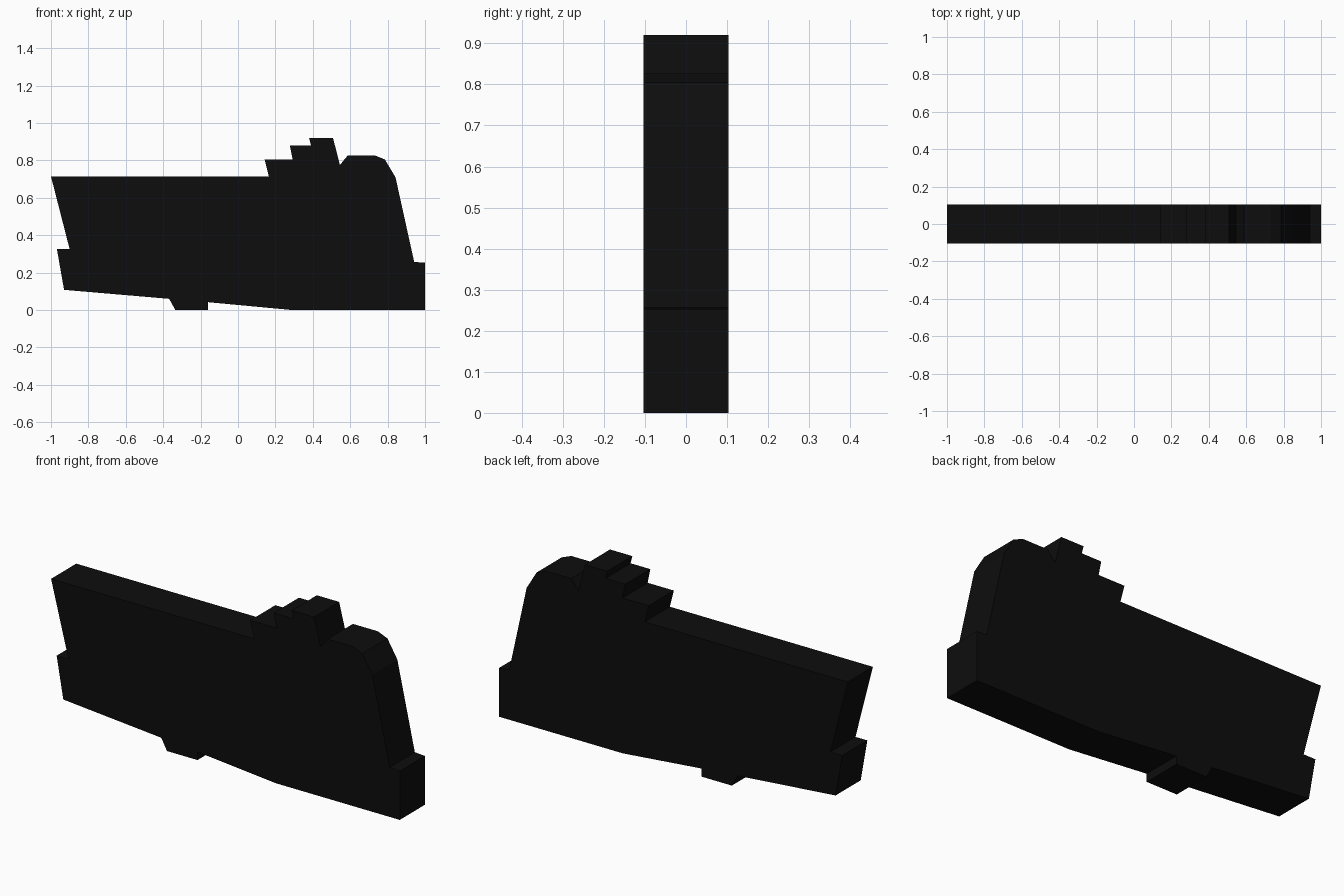
import bpy
import bmesh

cube = bpy.data.objects.get("Cube")
if cube:
    bpy.data.objects.remove(cube, do_unlink=True)

HALF_DEPTH = 0.103

black = bpy.data.materials.new("matte_black")
black.use_nodes = True
colour = (0.004, 0.004, 0.004, 1)
black.diffuse_color = colour
black.node_tree.nodes["Principled BSDF"].inputs["Base Color"].default_value = colour

# Side outline (x, z), clockwise from the upper left corner
top_edge = [(-1, 0.715), (0.165, 0.715)]
stepped_crest = [(0.142, 0.805), (0.292, 0.805), (0.277, 0.88),
                 (0.39, 0.88), (0.38, 0.92), (0.508, 0.92), (0.545, 0.775)]
rounded_shoulder = [(0.587, 0.827), (0.73, 0.827), (0.785, 0.805), (0.842, 0.71)]
end_block = [(0.942, 0.257), (1, 0.253), (1, 0), (0.29, 0)]
bottom_tab = [(-0.16, 0.042), (-0.16, 0), (-0.335, 0), (-0.368, 0.06)]
rear_notch = [(-0.93, 0.108), (-0.968, 0.325), (-0.9, 0.325)]
outline = (top_edge + stepped_crest + rounded_shoulder
           + end_block + bottom_tab + rear_notch)


def extrude_outline(name, points, half_depth, material):
    """Make a flat-sided slab from an outline in the x-z plane."""
    bm = bmesh.new()
    face = bm.faces.new([bm.verts.new((x, -half_depth, z)) for x, z in points])
    result = bmesh.ops.extrude_face_region(bm, geom=[face], use_keep_orig=True)
    moved = [g for g in result["geom"] if isinstance(g, bmesh.types.BMVert)]
    bmesh.ops.translate(bm, verts=moved, vec=(0, 2 * half_depth, 0))
    bmesh.ops.recalc_face_normals(bm, faces=bm.faces[:])
    mesh = bpy.data.meshes.new(name)
    bm.to_mesh(mesh)
    bm.free()
    mesh.materials.append(material)
    obj = bpy.data.objects.new(name, mesh)
    bpy.context.collection.objects.link(obj)
    return obj


extrude_outline("slab_body", outline, HALF_DEPTH, black)
